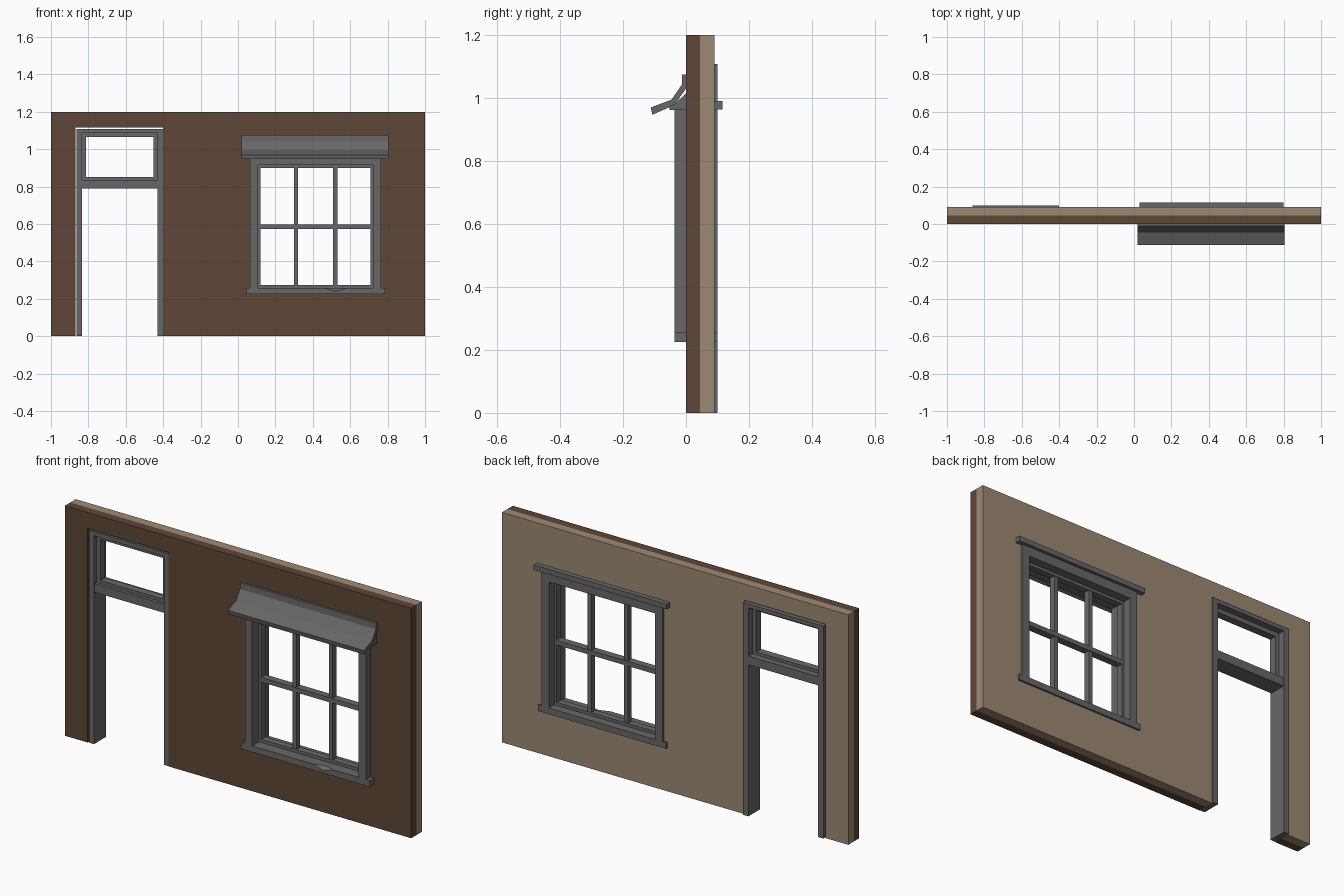
import bpy, bmesh
from mathutils import Vector

if "Cube" in bpy.data.objects:
    bpy.data.objects.remove(bpy.data.objects["Cube"])

def material(name, rgb):
    m = bpy.data.materials.new(name)
    m.diffuse_color = (*rgb, 1)
    m.use_nodes = True
    m.node_tree.nodes["Principled BSDF"].inputs["Base Color"].default_value = m.diffuse_color
    return m

BROWN = material("outer_wall_brown", (0.112, 0.062, 0.038))
BEIGE = material("inner_wall_beige", (0.335, 0.252, 0.172))
GREY = material("trim_grey", (0.137, 0.137, 0.137))

def make(name, bm, *mats):
    bmesh.ops.recalc_face_normals(bm, faces=bm.faces)
    me = bpy.data.meshes.new(name)
    bm.to_mesh(me)
    bm.free()
    ob = bpy.data.objects.new(name, me)
    bpy.context.collection.objects.link(ob)
    for m in mats:
        me.materials.append(m)
    return ob

def box(name, x, y, z, mat=GREY):
    bm = bmesh.new()
    bmesh.ops.create_cube(bm, size=1)
    for v in bm.verts:
        v.co = Vector([r[0] if c < 0 else r[1] for c, r in zip(v.co, (x, y, z))])
    return make(name, bm, mat)

def sides(name, x, w, y, z):
    """Matching left and right uprights just inside the x range."""
    box(name + "_left", (x[0], x[0] + w), y, z)
    box(name + "_right", (x[1] - w, x[1]), y, z)

def extrude_x(name, profile, x):
    bm = bmesh.new()
    f = bm.faces.new([bm.verts.new((x[0], y, z)) for y, z in profile])
    r = bmesh.ops.extrude_face_region(bm, geom=[f])
    moved = [v for v in r["geom"] if isinstance(v, bmesh.types.BMVert)]
    bmesh.ops.translate(bm, verts=moved, vec=(x[1] - x[0], 0, 0))
    return make(name, bm, GREY)

def cut(ob, cutter):
    mod = ob.modifiers.new("cut", "BOOLEAN")
    mod.operation, mod.solver, mod.object = "DIFFERENCE", "EXACT", cutter
    cutter.hide_render = True
    bpy.context.view_layer.objects.active = ob
    bpy.ops.object.modifier_apply(modifier=mod.name)
    bpy.data.objects.remove(cutter)

# Wall: brown outside half, beige inside half, door and window openings
wall = box("wall", (-1, 1), (0, 0.09), (0, 1.2), BROWN)
cut(wall, box("door_cutter", (-0.868, -0.40), (-1, 1), (-1, 1.116)))
cut(wall, box("window_cutter", (0.07, 0.76), (-1, 1), (0.24, 0.955)))
wall.data.materials.clear()
wall.data.materials.append(BROWN)
wall.data.materials.append(BEIGE)
bm = bmesh.new()
bm.from_mesh(wall.data)
bmesh.ops.bisect_plane(bm, geom=bm.verts[:] + bm.edges[:] + bm.faces[:],
                       plane_co=(0, 0.045, 0), plane_no=(0, 1, 0))
for f in bm.faces:
    f.material_index = int(f.calc_center_median().y > 0.045)
bm.to_mesh(wall.data)
bm.free()

# Door frame with transom light
dx = (-0.863, -0.40)
sides("door_jamb", dx, 0.03, (0.002, 0.10), (0, 1.088))
box("door_head", dx, (0.002, 0.10), (1.088, 1.108))
inner = (-0.833, -0.43)
box("transom_bar", inner, (0.008, 0.098), (0.79, 0.835))
box("transom_bottom_rail", inner, (0.025, 0.065), (0.835, 0.85))
sides("transom_stile", inner, 0.021, (0.025, 0.065), (0.85, 1.088))
box("transom_top_rail", (-0.812, -0.451), (0.025, 0.065), (1.065, 1.088))

# Window casing passing through the wall
wx = (0.065, 0.765)
sides("window_casing", wx, 0.043, (-0.037, 0.10), (0.255, 0.965))
box("window_head", (0.108, 0.722), (-0.037, 0.10), (0.915, 0.965))
sill = box("window_sill", (0.045, 0.785), (-0.037, 0.10), (0.225, 0.257))
box("inside_head_cap", (0.03, 0.798), (0.09, 0.116), (0.963, 0.99))

# Worn chip in the front edge of the sill
bm = bmesh.new()
bmesh.ops.create_uvsphere(bm, u_segments=4, v_segments=2, radius=1)
for v in bm.verts:
    v.co = Vector((0.52 + v.co.x * 0.06, -0.037 + v.co.y * 0.02, 0.257 + v.co.z * 0.018))
cut(sill, make("chip_cutter", bm, GREY))

# Sash and glazing bars
sy = (0.02, 0.055)
sides("sash_stile", (0.108, 0.722), 0.013, sy, (0.257, 0.915))
box("sash_bottom_rail", (0.121, 0.709), sy, (0.257, 0.273))
box("sash_top_rail", (0.121, 0.709), sy, (0.90, 0.915))
for i, x in enumerate((0.31, 0.52)):
    box(f"upright_glazing_bar_{i}", (x - 0.011, x + 0.011), (0.022, 0.053), (0.273, 0.90))
box("cross_glazing_bar", (0.121, 0.709), (0.018, 0.056), (0.573, 0.597))

# Hood over the window
extrude_x("window_hood", [(0, 1.075), (-0.012, 1.075), (-0.013, 1.043), (-0.046, 0.995),
                          (-0.112, 0.970), (-0.107, 0.947), (-0.05, 0.972),
                          (-0.032, 0.985), (0, 1.03)], (0.02, 0.805))
extrude_x("hood_support", [(0, 1.015), (-0.035, 0.982), (-0.052, 0.974), (-0.052, 0.962), (0, 0.962)],
          (0.025, 0.80))
